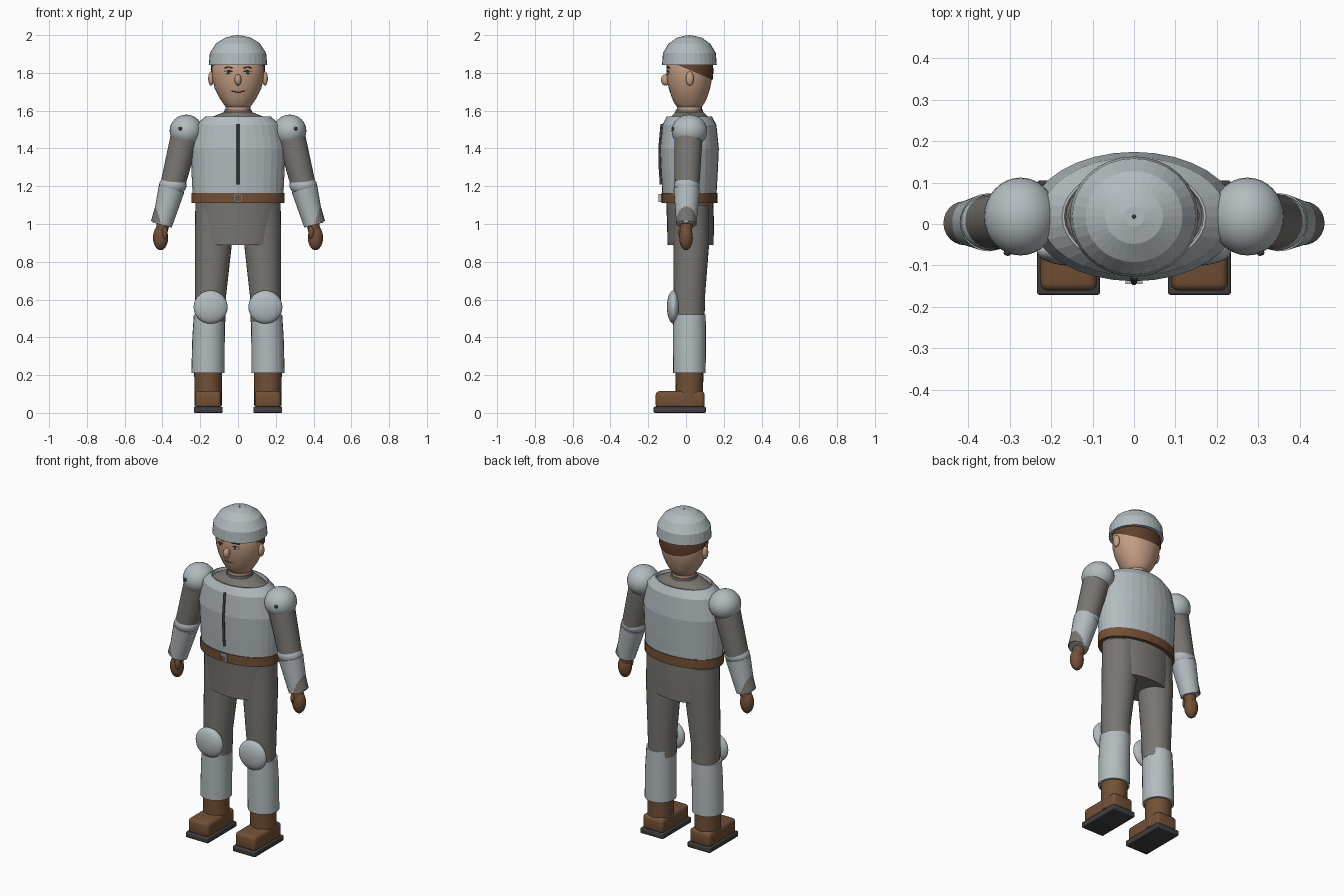
import bpy, bmesh, math
from mathutils import Vector

cube = bpy.data.objects.get("Cube")
if cube:
    bpy.data.objects.remove(cube, do_unlink=True)


def material(name, r, g, b):
    m = bpy.data.materials.new(name)
    m.use_nodes = True
    m.diffuse_color = (r, g, b, 1)
    m.node_tree.nodes["Principled BSDF"].inputs["Base Color"].default_value = (r, g, b, 1)
    return m


steel = material("pale steel", .45, .50, .52)
cloth = material("grey cloth", .19, .18, .165)
leather = material("brown leather", .17, .08, .037)
skin = material("skin", .56, .34, .23)
hair_mat = material("brown hair", .12, .05, .025)
dark = material("dark grey", .05, .05, .052)
white = material("eye white", .6, .6, .58)
lip = material("dark lip", .12, .04, .03)
CY = .018  # shared centre line in depth


def finish(bm, name, mat, smooth=True):
    bmesh.ops.recalc_face_normals(bm, faces=bm.faces)
    mesh = bpy.data.meshes.new(name)
    bm.to_mesh(mesh)
    bm.free()
    mesh.materials.append(mat)
    obj = bpy.data.objects.new(name, mesh)
    bpy.context.collection.objects.link(obj)
    if smooth:
        bpy.ops.object.select_all(action='DESELECT')
        obj.select_set(True)
        bpy.context.view_layer.objects.active = obj
        bpy.ops.object.shade_smooth_by_angle(angle=math.radians(40))
    return obj


def loft(name, rings, mat, seg=32, smooth=True, cut=None):
    """Stack of horizontal ellipses (x, y, z, rx, ry), capped at both ends."""
    bm = bmesh.new()
    loops = []
    for x, y, z, rx, ry in rings:
        angles = [math.tau * i / seg for i in range(seg)]
        loops.append([bm.verts.new((x + rx * math.cos(a), y + ry * math.sin(a), z)) for a in angles])
    for low, high in zip(loops, loops[1:]):
        for i in range(seg):
            j = (i + 1) % seg
            bm.faces.new((low[i], low[j], high[j], high[i]))
    bm.faces.new(loops[0][::-1])
    bm.faces.new(loops[-1])
    if cut:
        bmesh.ops.bisect_plane(bm, geom=bm.verts[:] + bm.edges[:] + bm.faces[:],
                               plane_co=cut[0], plane_no=cut[1], clear_inner=True)
    return finish(bm, name, mat, smooth)


def centred(rings, grow=0):
    return [(0, CY, z, rx + grow, ry + grow) for z, rx, ry in rings]


def ball(name, pos, size, mat, seg=24):
    bm = bmesh.new()
    bmesh.ops.create_uvsphere(bm, u_segments=seg, v_segments=seg // 2, radius=1)
    bmesh.ops.scale(bm, vec=size, verts=bm.verts)
    bmesh.ops.translate(bm, vec=pos, verts=bm.verts)
    return finish(bm, name, mat)


def tube(name, start, end, r0, r1, mat, seg=24):
    a, b = Vector(start), Vector(end)
    bm = bmesh.new()
    bmesh.ops.create_cone(bm, cap_ends=True, segments=seg, radius1=r0, radius2=r1, depth=(b - a).length)
    turn = (b - a).to_track_quat('Z', 'Y').to_matrix()
    bmesh.ops.rotate(bm, matrix=turn, verts=bm.verts)
    bmesh.ops.translate(bm, vec=(a + b) / 2, verts=bm.verts)
    return finish(bm, name, mat)


def box(name, pos, size, mat, bevel=0):
    bm = bmesh.new()
    bmesh.ops.create_cube(bm, size=1)
    bmesh.ops.scale(bm, vec=size, verts=bm.verts)
    bmesh.ops.translate(bm, vec=pos, verts=bm.verts)
    if bevel:
        bmesh.ops.bevel(bm, geom=bm.edges[:], offset=bevel, segments=3, profile=.5, affect='EDGES')
    return finish(bm, name, mat)


def line(name, points, radius, mat):
    curve = bpy.data.curves.new(name, 'CURVE')
    curve.dimensions = '3D'
    curve.bevel_depth = radius
    curve.bevel_resolution = 1
    curve.use_fill_caps = True
    spline = curve.splines.new('POLY')
    spline.points.add(len(points) - 1)
    for p, co in zip(spline.points, points):
        p.co = (*co, 1)
    curve.materials.append(mat)
    obj = bpy.data.objects.new(name, curve)
    bpy.context.collection.objects.link(obj)


# Head, hair and helmet
head = [(1.603, .04, .04), (1.615, .062, .062), (1.64, .08, .08), (1.67, .1, .094), (1.72, .124, .11),
        (1.77, .136, .12), (1.81, .14, .122), (1.85, .136, .12), (1.9, .11, .1), (1.93, .06, .06)]
loft("head", centred(head), skin)
loft("hair", centred(head, .005), hair_mat, cut=((0, -.04, 1.84), (0, .42, 1)))
loft("helmet", centred([(1.842, .148, .138), (1.842, .155, .145), (1.905, .149, .14), (1.955, .117, .11),
                        (1.986, .07, .066), (1.997, .025, .024)]), steel, smooth=False)
ball("helmet_rivet", (0, CY, 1.996), (.005, .005, .004), dark, 12)
tube("neck", (0, CY, 1.56), (0, CY, 1.66), .068, .064, skin)

# Face
ball("nose", (0, -.108, 1.763), (.018, .025, .03), skin)
line("mouth", [(-.033, -.081, 1.704), (-.015, -.0845, 1.7), (.015, -.0845, 1.7), (.033, -.081, 1.704)], .003, lip)
for side, s in (("left", 1), ("right", -1)):
    ball(side + "_ear", (s * .143, .02, 1.77), (.015, .021, .037), skin)
    ball(side + "_eye", (s * .05, -.092, 1.803), (.02, .008, .01), white, 16)
    ball(side + "_iris", (s * .05, -.0985, 1.803), (.008, .004, .008), dark, 12)
    line(side + "_eyelid", [(s * .029, -.1, 1.806), (s * .05, -.1, 1.813), (s * .071, -.091, 1.806)], .0025, dark)
    line(side + "_eyebrow", [(s * .028, -.1, 1.825), (s * .05, -.096, 1.832), (s * .072, -.087, 1.826)],
         .0035, hair_mat)

# Torso: shirt, breastplate with a rolled collar edge, seam
loft("undershirt", centred([(1.45, .16, .1), (1.55, .165, .108), (1.57, .13, .095), (1.592, .075, .075)]), cloth)
loft("collar", centred([(1.57, .076, .076), (1.605, .072, .072)]), cloth)
loft("breastplate", centred([(1.15, .24, .143), (1.27, .246, .15), (1.4, .251, .156), (1.525, .224, .143),
                             (1.568, .174, .12), (1.568, .168, .114), (1.53, .16, .105)]), steel, smooth=False)
line("breast_seam", [(0, -.128, 1.53), (0, -.14, 1.4), (0, -.138, 1.3), (0, -.132, 1.21)], .008, dark)

# Belt with square buckle frame
loft("belt", centred([(1.11, .246, .148), (1.165, .246, .148)]), leather)
box("buckle_plate", (0, -.132, 1.138), (.03, .02, .03), leather)
for s in (1, -1):
    box("buckle_upright", (s * .018, -.134, 1.138), (.006, .022, .042), steel)
    box("buckle_bar", (0, -.134, 1.138 + s * .018), (.042, .022, .006), steel)

# Hips
loft("hips", [(0, .024, .888, .2, .122), (0, .024, 1.0, .215, .124), (0, .02, 1.12, .226, .125)], cloth)

for side, s in (("left", 1), ("right", -1)):
    def at(x, y, z):
        return (s * x, y, z)

    # Arms
    ball(side + "_shoulder_guard", at(.274, CY, 1.493), (.088, .094, .086), steel, 32)
    ball(side + "_shoulder_rivet", at(.305, -.069, 1.505), (.01, .008, .01), dark, 12)
    tube(side + "_upper_arm", at(.275, .014, 1.49), at(.345, .006, 1.21), .076, .066, cloth)
    ball(side + "_elbow_guard", at(.345, .004, 1.205), (.073, .068, .055), steel)
    tube(side + "_forearm_guard", at(.352, .004, 1.185), at(.402, .002, .995), .07, .053, steel)
    tube(side + "_sleeve", at(.36, .004, 1.18), at(.409, .002, 1.003), .052, .053, cloth)
    tube(side + "_wrist", at(.39, .002, 1.03), at(.405, 0, .96), .036, .032, leather)
    ball(side + "_glove", at(.41, 0, .928), (.04, .036, .067), leather)
    ball(side + "_thumb", at(.388, -.022, .955), (.016, .018, .036), leather, 16)

    # Legs
    loft(side + "_thigh", [at(.145, CY, .48) + (.078, .08), at(.145, CY, .62) + (.082, .083),
                           at(.13, .028, .9) + (.098, .095), at(.126, .028, 1.1) + (.1, .095)], cloth)
    loft(side + "_shin_guard", [at(.159, CY, .21) + (.088, .086), at(.156, CY, .4) + (.086, .088),
                                at(.151, CY, .52) + (.083, .086)], steel, seg=24)
    ball(side + "_knee_guard", at(.145, -.066, .56), (.09, .035, .088), steel, 32)

    # Boots
    tube(side + "_boot_shaft", at(.158, CY, .04), at(.158, CY, .225), .072, .074, leather)
    box(side + "_boot_foot", at(.158, -.031, .07), (.138, .26, .09), leather, .02)
    box(side + "_boot_sole", at(.158, -.033, .0165), (.152, .276, .033), dark, .006)
